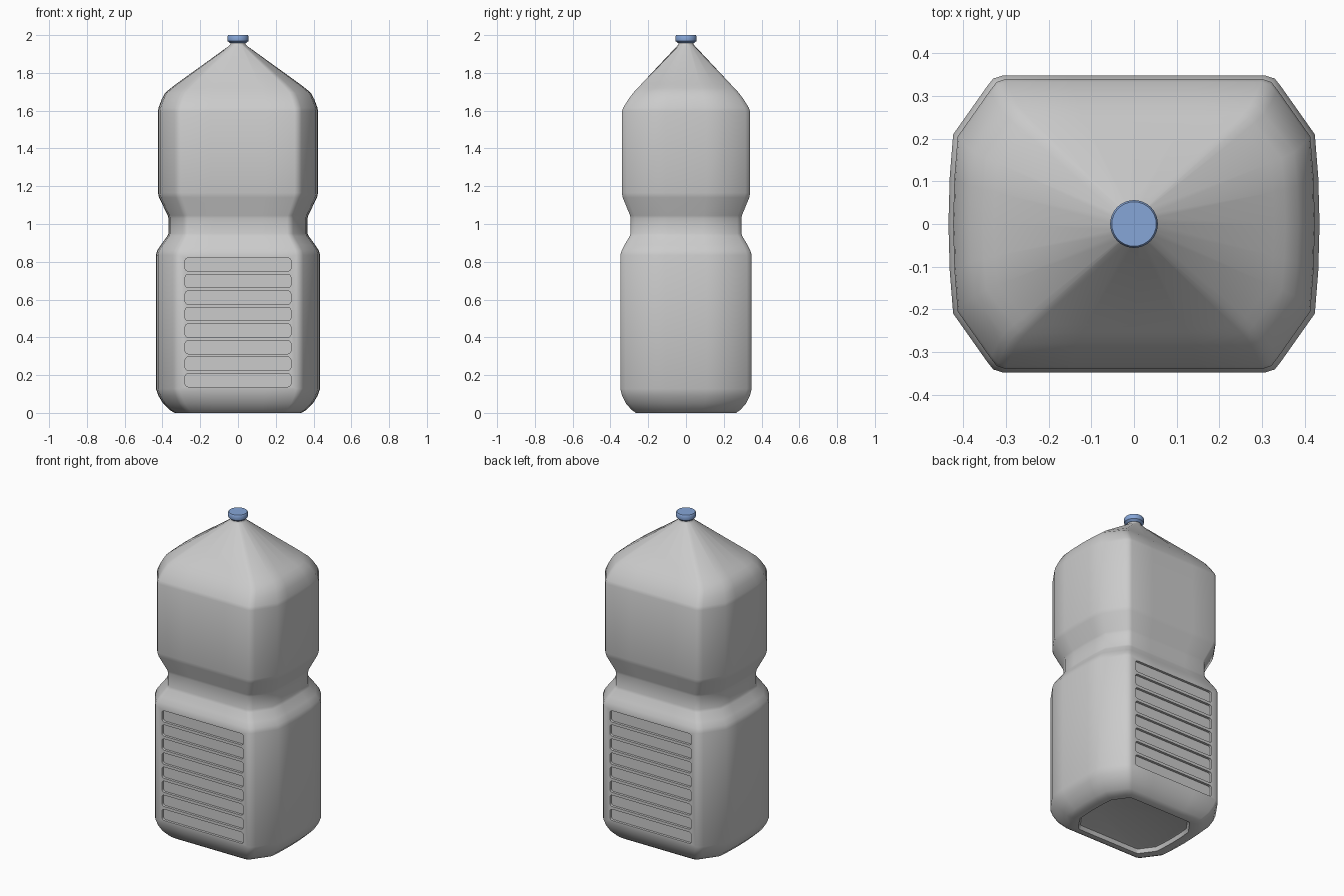
import bpy, bmesh, math

if "Cube" in bpy.data.objects:
    bpy.data.objects.remove(bpy.data.objects["Cube"])

# Quarter cross-section of the bottle (side middle -> front/back middle), then mirrored
QUARTER = [(.435, 0), (.432, .11), (.424, .21), (.345, .322), (.330, .341),
           (.308, .348), (.15, .348), (0, .348)]
HX, HY = .435, .348
half = QUARTER + [(-x, y) for x, y in QUARTER[-2::-1]]
SECTION = half + [(x, -y) for x, y in half[-2:0:-1]]

# z, half width, half depth, blend towards a circle
RINGS = [(.025, .27, .21, 0), (.022, .28, .22, 0), (0, .29, .23, 0), (0, .335, .265, 0),
         (.015, .362, .287, 0), (.05, .397, .318, 0), (.09, .421, .338, 0), (.128, .435, .348, 0),
         (.835, .435, .348, 0), (.86, .428, .340, 0), (.89, .408, .325, 0),
         (.935, .375, .298, 0), (.95, .368, .293, 0), (1.03, .368, .293, 0),
         (1.045, .372, .296, 0), (1.14, .418, .335, 0), (1.165, .424, .340, 0),
         (1.595, .424, .340, 0), (1.615, .421, .333, 0), (1.66, .404, .305, 0),
         (1.695, .385, .279, 0), (1.72, .355, .255, 0), (1.74, .329, .237, 0),
         (1.945, .045, .045, 1), (1.952, .04, .04, 1), (1.975, .04, .04, 1)]


def make_object(name, bm):
    bmesh.ops.recalc_face_normals(bm, faces=bm.faces[:])
    mesh = bpy.data.meshes.new(name)
    bm.to_mesh(mesh)
    bm.free()
    obj = bpy.data.objects.new(name, mesh)
    bpy.context.collection.objects.link(obj)
    return obj


def activate(obj):
    bpy.ops.object.select_all(action='DESELECT')
    obj.select_set(True)
    bpy.context.view_layer.objects.active = obj


def loft(bm, loops):
    rows = [[bm.verts.new(p) for p in loop] for loop in loops]
    n = len(rows[0])
    for a, b in zip(rows, rows[1:]):
        for i in range(n):
            j = (i + 1) % n
            bm.faces.new((a[i], a[j], b[j], b[i]))
    bm.faces.new(rows[0][::-1])
    bm.faces.new(rows[-1])


def body_ring(z, w, d, blend):
    pts = []
    for x, y in SECTION:
        px, py = x * w / HX, y * d / HY
        a = math.atan2(y / HY, x / HX)
        pts.append((px + (w * math.cos(a) - px) * blend,
                    py + (d * math.sin(a) - py) * blend, z))
    return pts


def slot_outline(zc, y, hw=.28, hh=.035, r=.016):
    pts = []
    for k, (sx, sz) in enumerate([(1, 1), (-1, 1), (-1, -1), (1, -1)]):
        for s in range(5):
            a = math.pi / 2 * (k + s / 4)
            pts.append((sx * (hw - r) + r * math.cos(a), y,
                        zc + sz * (hh - r) + r * math.sin(a)))
    return pts


# Bottle body
bm = bmesh.new()
loft(bm, [body_ring(*r) for r in RINGS])
body = make_object("bottle_body", bm)

# Grip slots, pressed into front and back
bm = bmesh.new()
for side in (-1, 1):
    for i in range(8):
        zc = .173 + i * .0875
        loft(bm, [slot_outline(zc, side * .333), slot_outline(zc, side * .38)])
cutter = make_object("slot_cutter", bm)
cutter.hide_render = True
mod = body.modifiers.new("slots", 'BOOLEAN')
mod.operation = 'DIFFERENCE'
mod.solver = 'EXACT'
mod.object = cutter
activate(body)
bpy.ops.object.modifier_apply(modifier=mod.name)
bpy.data.objects.remove(cutter)
activate(body)
bpy.ops.object.shade_smooth_by_angle(angle=math.radians(45))

# Screw cap
bm = bmesh.new()
CAP = [(.042, 1.957), (.055, 1.968), (.056, 1.972), (.056, 1.994), (.052, 2.0)]
loft(bm, [[(r * math.cos(math.tau * i / 32), r * math.sin(math.tau * i / 32), z)
           for i in range(32)] for r, z in CAP])
cap = make_object("screw_cap", bm)
mat = bpy.data.materials.new("blue_plastic")
mat.diffuse_color = (.24, .38, .68, 1)
mat.use_nodes = True
mat.node_tree.nodes["Principled BSDF"].inputs["Base Color"].default_value = mat.diffuse_color
cap.data.materials.append(mat)
activate(cap)
bpy.ops.object.shade_smooth_by_angle(angle=math.radians(35))
